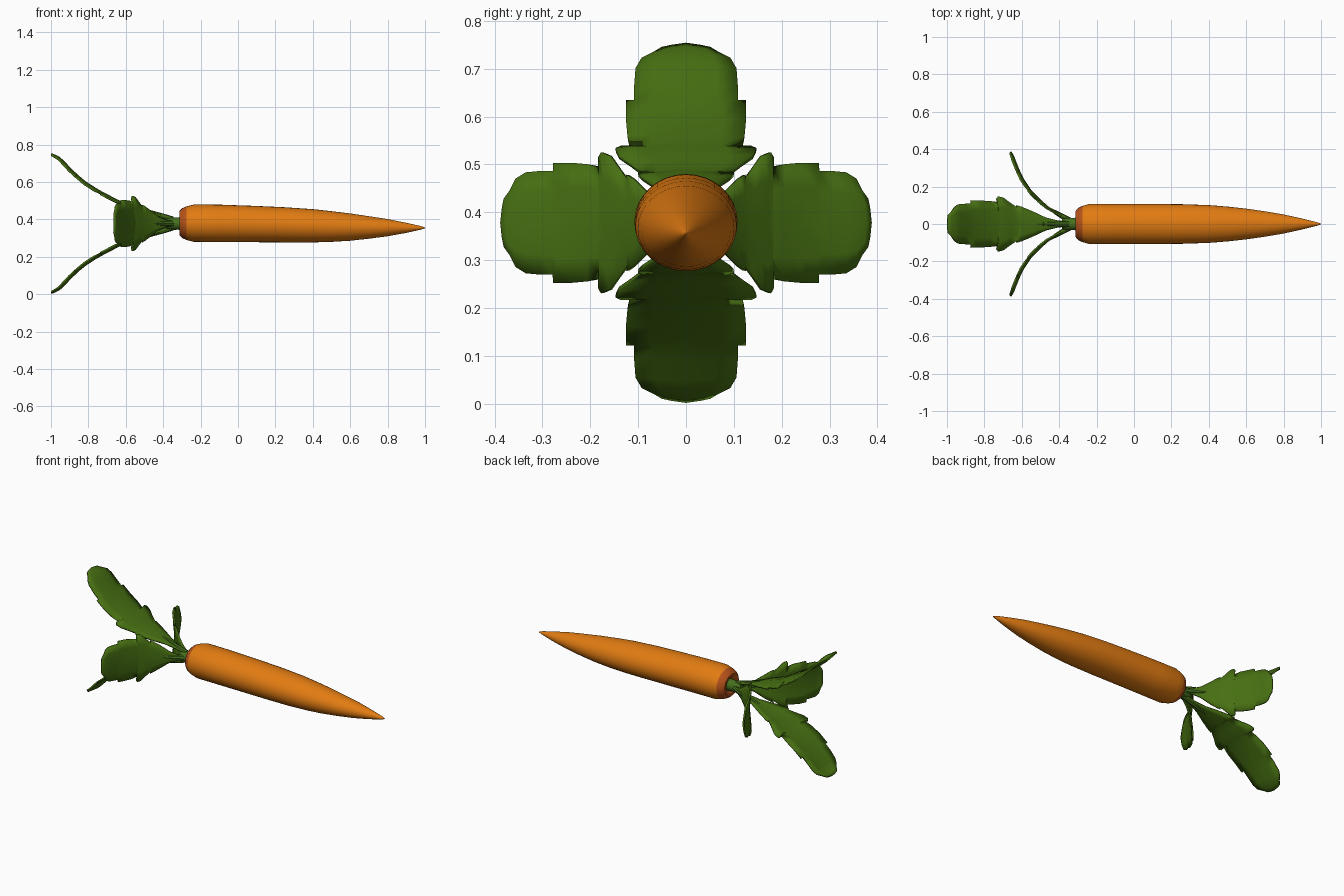
import bpy, bmesh, math
from mathutils import Vector

if "Cube" in bpy.data.objects:
    bpy.data.objects.remove(bpy.data.objects["Cube"])

CZ = 0.378  # height of the carrot axis


def material(name, rgb):
    m = bpy.data.materials.new(name)
    m.diffuse_color = (*rgb, 1)
    m.use_nodes = True
    m.node_tree.nodes["Principled BSDF"].inputs["Base Color"].default_value = m.diffuse_color
    return m


ORANGE = material("carrot orange", (0.76, 0.2, 0.006))
CROWN = material("crown dark orange", (0.47, 0.085, 0.01))
GREEN = material("leaf green", (0.062, 0.16, 0.006))
STEM = material("stem green", (0.06, 0.16, 0.012))


def finish(name, bm, mats, angle=40):
    bmesh.ops.recalc_face_normals(bm, faces=bm.faces)
    me = bpy.data.meshes.new(name)
    bm.to_mesh(me)
    bm.free()
    ob = bpy.data.objects.new(name, me)
    bpy.context.collection.objects.link(ob)
    for m in mats:
        me.materials.append(m)
    bpy.ops.object.select_all(action='DESELECT')
    ob.select_set(True)
    bpy.context.view_layer.objects.active = ob
    bpy.ops.object.shade_smooth_by_angle(angle=math.radians(angle))
    return ob


def loft(name, rings, mats, sides=32, crown_x=None):
    """Closed tube along x through rings (x, centre z, radius y, radius z)."""
    bm = bmesh.new()
    loops = []
    for x, z, ry, rz in rings:
        loops.append([bm.verts.new((x, ry * math.cos(a), z + rz * math.sin(a)))
                      for a in (math.tau * i / sides for i in range(sides))])
    for a, b in zip(loops, loops[1:]):
        for i in range(sides):
            j = (i + 1) % sides
            bm.faces.new((a[i], a[j], b[j], b[i]))
    bm.faces.new(loops[0])
    bm.faces.new(loops[-1])
    if crown_x is not None:
        for f in bm.faces:
            f.material_index = int(f.calc_center_median().x < crown_x)
    return finish(name, bm, mats)


# Root with a darker crown around the stem
loft("carrot_root", [
    (-0.295, 0.380, 0.034, 0.032), (-0.312, 0.380, 0.055, 0.052),
    (-0.312, 0.380, 0.070, 0.066), (-0.298, 0.380, 0.086, 0.080),
    (-0.275, 0.380, 0.097, 0.090), (-0.235, 0.380, 0.108, 0.100),
    (-0.10, 0.379, 0.107, 0.100), (0.10, 0.375, 0.107, 0.097),
    (0.25, 0.371, 0.106, 0.094), (0.40, 0.366, 0.101, 0.089),
    (0.50, 0.362, 0.093, 0.082), (0.60, 0.359, 0.082, 0.073),
    (0.70, 0.357, 0.068, 0.060), (0.80, 0.356, 0.051, 0.046),
    (0.90, 0.355, 0.029, 0.027), (0.98, 0.355, 0.009, 0.009),
    (1.0, 0.355, 0.002, 0.002)], [ORANGE, CROWN], crown_x=-0.28)

# Short stem stub
loft("stem", [(-0.29, CZ, 0.036, 0.036), (-0.32, CZ, 0.033, 0.033),
              (-0.36, CZ, 0.034, 0.034), (-0.385, CZ, 0.030, 0.030)],
     [STEM], sides=12)

# Leaf centre lines as (x, distance from axis)
LONG = [(-0.35, 0.022), (-0.45, 0.055), (-0.62, 0.11), (-0.75, 0.178),
        (-0.83, 0.23), (-0.90, 0.295), (-0.95, 0.35), (-0.998, 0.372)]
SHORT = [(-0.35, 0.022), (-0.45, 0.08), (-0.50, 0.125), (-0.55, 0.175),
         (-0.60, 0.25), (-0.63, 0.32), (-0.645, 0.36), (-0.66, 0.386)]
# Leaf outline: (position at midrib, position at edge, half width)
OUTLINE = [(0, 0, 0.014), (0.08, 0.08, 0.018), (0.17, 0.17, 0.034),
           (0.27, 0.27, 0.068), (0.33, 0.35, 0.092), (0.36, 0.385, 0.100),
           (0.38, 0.375, 0.086), (0.43, 0.44, 0.115), (0.46, 0.49, 0.140),
           (0.50, 0.53, 0.147), (0.52, 0.545, 0.136), (0.54, 0.53, 0.116),
           (0.59, 0.60, 0.122), (0.68, 0.68, 0.125), (0.74, 0.765, 0.125),
           (0.77, 0.765, 0.108), (0.82, 0.82, 0.108), (0.89, 0.89, 0.105),
           (0.94, 0.935, 0.092), (0.975, 0.965, 0.066), (1.0, 0.99, 0.050),
           (1.0, 1.0, 0.028)]


def sample(path, t):
    """Point and tangent at arc-length fraction t."""
    pts = [Vector(p) for p in path]
    lens = [(b - a).length for a, b in zip(pts, pts[1:])]
    d = t * sum(lens)
    for a, b, l in zip(pts, pts[1:], lens):
        if d <= l + 1e-6:
            return a.lerp(b, d / l), (b - a).normalized()
        d -= l
    return pts[-1], (pts[-1] - pts[-2]).normalized()


def leaf(name, path, turn):
    bm = bmesh.new()
    cols = (-1, -0.6, 0, 0.6, 1)
    rows = []
    for tm, te, w in OUTLINE[:-1]:
        row = []
        for c in cols:
            k = abs(c)
            p, d = sample(path, tm + (te - tm) * k ** 2)
            n = Vector((d.y, -d.x))              # outward side of the leaf
            p = p - n * (0.012 * k * min(1, w / 0.1))  # slight midrib fold
            side, out = c * w, p.y
            row.append(bm.verts.new((p.x,
                                     side * math.cos(turn) + out * math.sin(turn),
                                     CZ + out * math.cos(turn) - side * math.sin(turn))))
        rows.append(row)
    for a, b in zip(rows, rows[1:]):
        for i in range(len(cols) - 1):
            bm.faces.new((a[i], a[i + 1], b[i + 1], b[i]))
    ob = finish(name, bm, [GREEN], 50)
    mod = ob.modifiers.new("thickness", 'SOLIDIFY')
    mod.thickness = 0.010
    mod.offset = 0
    # Leaf stalk running into the stem
    bm = bmesh.new()
    loops = []
    for t, r in ((0, 0.016), (0.08, 0.014), (0.16, 0.011), (0.26, 0.004)):
        p, d = sample(path, t)
        n = Vector((d.y, -d.x))
        loop = []
        for i in range(8):
            a = math.tau * i / 8
            q, s = p + n * r * math.sin(a), r * math.cos(a)
            loop.append(bm.verts.new((q.x, s * math.cos(turn) + q.y * math.sin(turn),
                                      CZ + q.y * math.cos(turn) - s * math.sin(turn))))
        loops.append(loop)
    for a, b in zip(loops, loops[1:]):
        for i in range(8):
            bm.faces.new((a[i], a[(i + 1) % 8], b[(i + 1) % 8], b[i]))
    bm.faces.new(loops[0])
    bm.faces.new(loops[-1])
    finish(name + "_stalk", bm, [STEM])


# Two long leaves up and down, two short ones to the sides
for i, (name, path) in enumerate((("leaf_top", LONG), ("leaf_back", SHORT),
                                  ("leaf_bottom", LONG), ("leaf_front", SHORT))):
    leaf(name, path, i * math.pi / 2)
